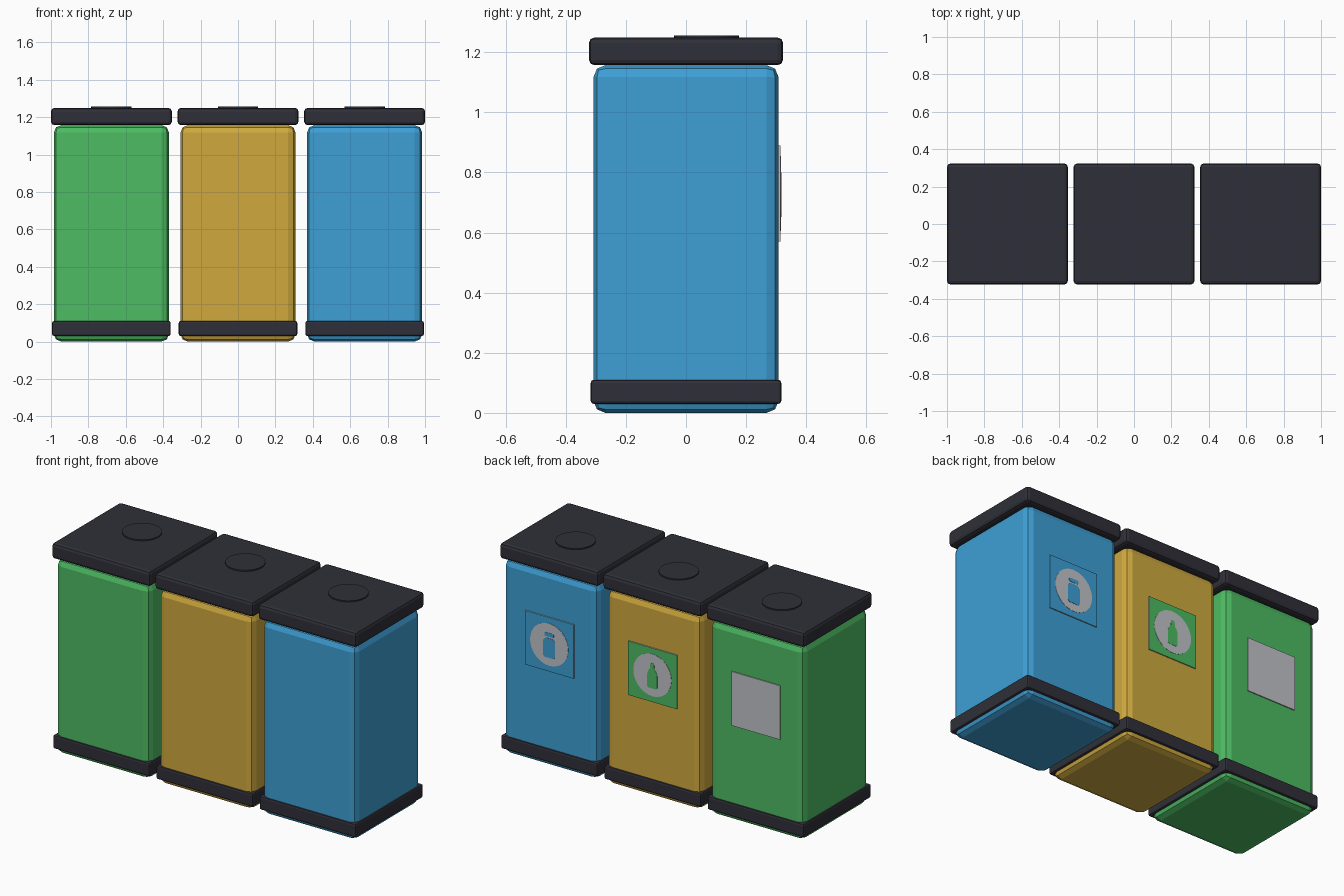
import bpy, bmesh, math
from mathutils import Matrix

cube = bpy.data.objects.get("Cube")
if cube:
    bpy.data.objects.remove(cube, do_unlink=True)


def material(name, rgb):
    lin = [((c / 255 + 0.055) / 1.055) ** 2.4 for c in rgb] + [1.0]
    m = bpy.data.materials.new(name)
    m.use_nodes = True
    m.diffuse_color = lin
    m.node_tree.nodes["Principled BSDF"].inputs["Base Color"].default_value = lin
    return m


green = material("green", (77, 188, 99))
yellow = material("yellow", (208, 170, 63))
blue = material("blue", (62, 160, 214))
dark = material("charcoal", (47, 47, 56))
white = material("pale grey", (194, 196, 200))


def finish(bm, name, *mats):
    bmesh.ops.recalc_face_normals(bm, faces=bm.faces)
    mesh = bpy.data.meshes.new(name)
    bm.to_mesh(mesh)
    bm.free()
    for m in mats:
        mesh.materials.append(m)
    obj = bpy.data.objects.new(name, mesh)
    bpy.context.collection.objects.link(obj)
    return obj


def box(name, x, half, z0, z1, bevel, mat):
    """Square block with rounded edges."""
    bm = bmesh.new()
    bmesh.ops.create_cube(bm, size=1)
    bmesh.ops.scale(bm, vec=(2 * half, 2 * half, z1 - z0), verts=bm.verts)
    bmesh.ops.translate(bm, vec=(x, 0, (z0 + z1) / 2), verts=bm.verts)
    bmesh.ops.bevel(bm, geom=bm.edges[:], offset=bevel, segments=2,
                    profile=0.5, affect='EDGES')
    return finish(bm, name, mat)


def panel(name, outline, x, z, y0, y1, face_mat, side_mat):
    """Flat shape on the back wall, its outer face in its own colour."""
    bm = bmesh.new()
    face = bm.faces.new([bm.verts.new((x + u, y0, z + v)) for u, v in outline])
    out = bmesh.ops.extrude_face_region(bm, geom=[face])
    moved = [g for g in out["geom"] if isinstance(g, bmesh.types.BMVert)]
    bmesh.ops.translate(bm, vec=(0, y1 - y0, 0), verts=moved)
    bmesh.ops.recalc_face_normals(bm, faces=bm.faces)
    for f in bm.faces:
        f.material_index = 0 if f.normal.y > 0.9 else 1
    return finish(bm, name, face_mat, side_mat)


def mirrored(half):
    return half + [(-u, v) for u, v in reversed(half)]


SPACING = 0.677
SIGN_Z = 0.73
S = 0.16
square = mirrored([(S, -S), (S, S)])
circle = [(0.125 * math.cos(a), 0.125 * math.sin(a))
          for a in (math.tau * i / 40 for i in range(40))]
# Half outlines of the pictograms, from bottom to top
bottle = mirrored([(0.026, -0.078), (0.033, -0.07), (0.033, 0.0), (0.028, 0.02),
                   (0.014, 0.038), (0.012, 0.07)])
jar = mirrored([(0.03, -0.078), (0.04, -0.068), (0.04, 0.02), (0.024, 0.038)])
jar_cap = mirrored([(0.026, 0.047), (0.031, 0.052), (0.031, 0.064), (0.026, 0.069)])

bins = [("green", -SPACING, green, white, []),
        ("yellow", 0, yellow, green, [("bottle", bottle)]),
        ("blue", SPACING, blue, blue, [("jar", jar), ("jar_cap", jar_cap)])]

for name, x, colour, sign_colour, icons in bins:
    # Bin shell, base band and lid
    box(name + "_bin_body", x, 0.308, 0.0, 1.157, 0.04, colour)
    box(name + "_bin_base_band", x, 0.317, 0.03, 0.11, 0.01, dark)
    box(name + "_bin_lid", x, 0.323, 1.157, 1.249, 0.018, dark)

    # Round cap on the lid
    bm = bmesh.new()
    bmesh.ops.create_cone(bm, cap_ends=True, segments=32, radius1=0.108,
                          radius2=0.108, depth=0.016,
                          matrix=Matrix.Translation((x, 0.068, 1.248)))
    finish(bm, name + "_bin_lid_cap", dark)

    # Sign on the back wall
    panel(name + "_bin_sign", square, x, SIGN_Z, 0.307, 0.314, sign_colour, white)
    if icons:
        panel(name + "_bin_sign_disc", circle, x, SIGN_Z, 0.313, 0.3155, white, white)
    for icon, outline in icons:
        panel(name + "_bin_sign_" + icon, outline, x, SIGN_Z, 0.315, 0.317,
              sign_colour, sign_colour)
